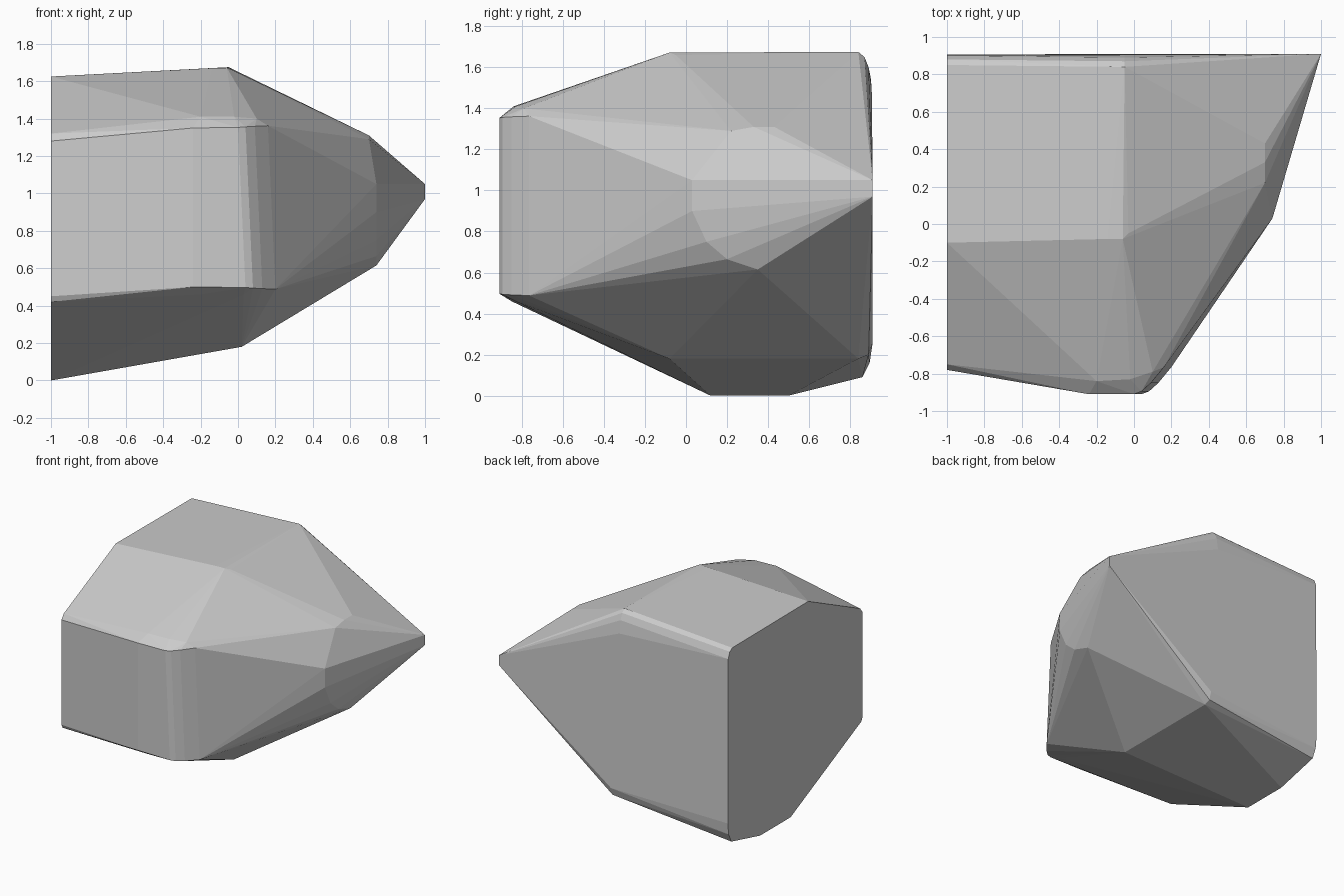
import bpy, bmesh
from math import radians

if "Cube" in bpy.data.objects:
    bpy.data.objects.remove(bpy.data.objects["Cube"])

# Flat cut at the left end: (y, z) profile
left = [(-.78, .45), (-.765, .42), (.12, 0), (.5, 0), (.86, .09), (.895, .16), (.905, .25),
        (.9, 1.55), (.88, 1.6), (.85, 1.62), (-.1, 1.625), (-.75, 1.32), (-.78, 1.28)]
pts = [(-1, y, z) for y, z in left]

# Front facet with its rounded vertical corner: (x, y), repeated low and high
corner = [(-.24, -.91), (.04, -.91), (.08, -.895), (.13, -.85), (.2, -.765)]
for i, (x, y) in enumerate(corner):
    pts += [(x, y, .5 - .003 * i), (x - .04 * (i > 0), y, 1.35 + .003 * i)]
# Softened upper and lower rims of the front facet
pts += [(-.2, -.84, 1.41), (-.02, -.83, 1.41), (.1, -.79, 1.4), (.03, -.83, .46), (-.2, -.85, .46)]

# Top plateau, rolled over at the back
pts += [(-.14, -.08, 1.67), (-.06, -.08, 1.672), (-.03, -.05, 1.66)]
pts += [(-.05, y, z) for y, z in [(.84, 1.675), (.87, 1.65), (.89, 1.6), (.905, 1.5)]]

# Lower keel edge
pts += [(.02, y, z) for y, z in [(-.08, .18), (.84, .18), (.89, .2), (.91, .26)]]

# Right-hand ridge points
pts += [(.74, .03, 1.05), (.74, .03, .9), (.74, .1, .75), (.74, .2, .665), (.74, .35, .615),
        (.7, .22, 1.29), (.7, .33, 1.31), (.7, .43, 1.31)]

# Pointed tip
pts += [(1, .91, .97), (1, .91, 1.05)]

bm = bmesh.new()
for p in pts:
    bm.verts.new(p)
hull = bmesh.ops.convex_hull(bm, input=bm.verts[:])
loose = [v for v in bm.verts if not v.link_faces]
bmesh.ops.delete(bm, geom=loose, context='VERTS')
bmesh.ops.dissolve_limit(bm, angle_limit=radians(1), verts=bm.verts[:], edges=bm.edges[:])
bmesh.ops.recalc_face_normals(bm, faces=bm.faces[:])
mesh = bpy.data.meshes.new("rock")
bm.to_mesh(mesh)
bm.free()
rock = bpy.data.objects.new("rock", mesh)
bpy.context.collection.objects.link(rock)
